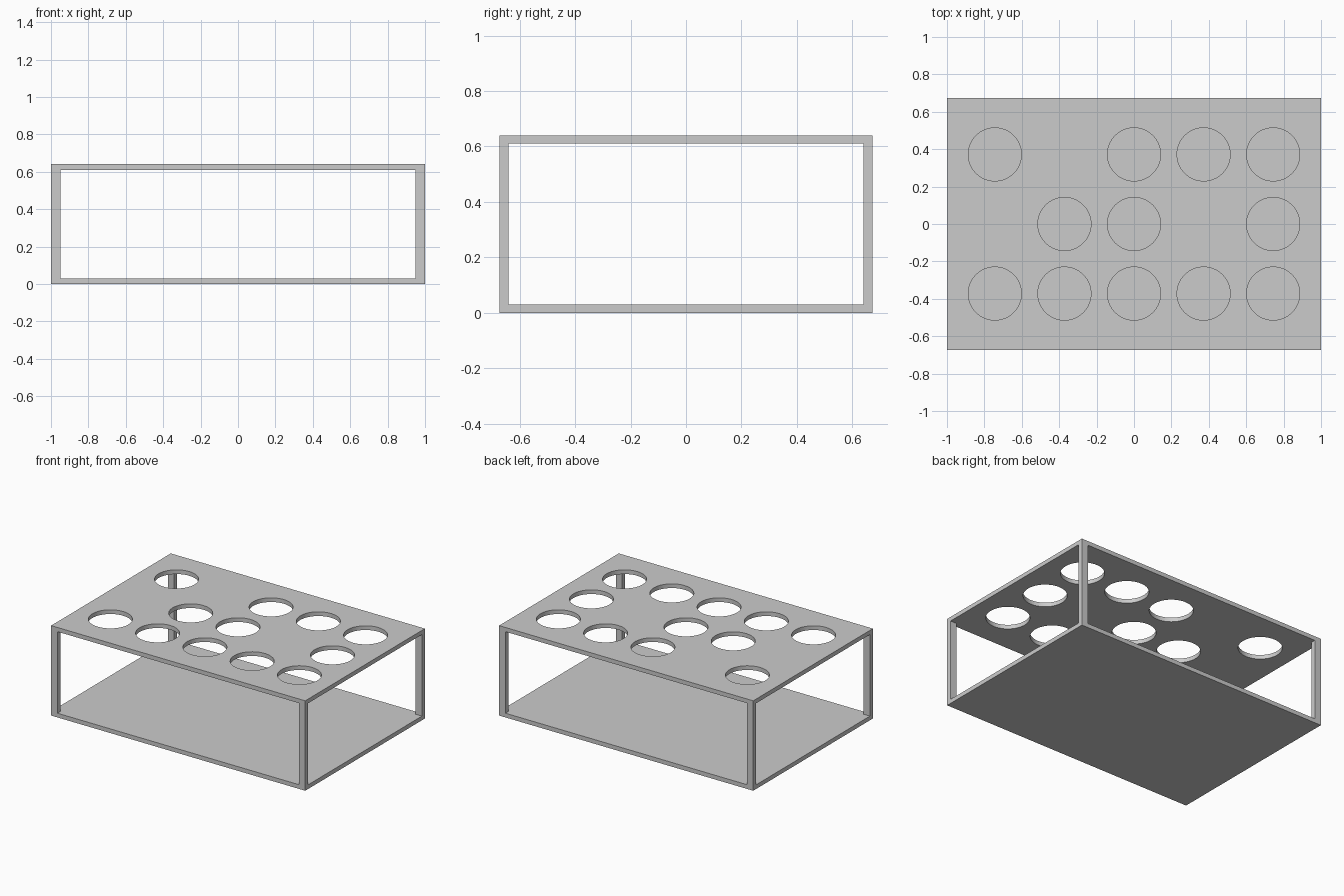
import bpy
import bmesh
from math import radians
from mathutils import Matrix, Vector

default = bpy.data.objects.get("Cube")
if default:
    bpy.data.objects.remove(default, do_unlink=True)

WIDTH, DEPTH, HEIGHT = 2.0, 1.345, 0.64
PLATE = 0.03
POST_X, POST_Y = 0.05, 0.033
PITCH, RADIUS = 0.372, 0.142

grey = bpy.data.materials.new("plain grey")
grey.use_nodes = True
colour = (0.6, 0.6, 0.6, 1)
grey.diffuse_color = colour
grey.node_tree.nodes["Principled BSDF"].inputs["Base Color"].default_value = colour


def finish(name, bm):
    mesh = bpy.data.meshes.new(name)
    bm.to_mesh(mesh)
    bm.free()
    mesh.materials.append(grey)
    obj = bpy.data.objects.new(name, mesh)
    bpy.context.collection.objects.link(obj)
    return obj


def box(name, size, centre):
    bm = bmesh.new()
    matrix = Matrix.Translation(centre) @ Matrix.Diagonal(Vector(size).to_4d())
    bmesh.ops.create_cube(bm, size=1, matrix=matrix)
    return finish(name, bm)


# Base and top plates
box("base_plate", (WIDTH, DEPTH, PLATE), (0, 0, PLATE / 2))
top_z = HEIGHT - PLATE / 2
top = box("top_plate", (WIDTH, DEPTH, PLATE), (0, 0, top_z))

# Four corner posts between the plates
for side, sx in (("left", 1), ("right", -1)):
    for end, sy in (("front", -1), ("back", 1)):
        box(f"{end}_{side}_post", (POST_X, POST_Y, HEIGHT - 2 * PLATE),
            (sx * (WIDTH - POST_X) / 2, sy * (DEPTH - POST_Y) / 2, HEIGHT / 2))

# Round holes in the top: occupied columns of each row, front to back
rows = {-1: (-2, -1, 0, 1, 2), 0: (-1, 0, 2), 1: (-2, 0, 1, 2)}
bm = bmesh.new()
for row, columns in rows.items():
    for column in columns:
        bmesh.ops.create_cone(
            bm, cap_ends=True, segments=64, radius1=RADIUS, radius2=RADIUS,
            depth=PLATE * 4,
            matrix=Matrix.Translation((column * PITCH, row * PITCH, top_z)))
cutter = finish("hole_cutter", bm)
cutter.hide_render = True

cut = top.modifiers.new("holes", "BOOLEAN")
cut.operation = "DIFFERENCE"
cut.solver = "EXACT"
cut.object = cutter
bpy.ops.object.select_all(action="DESELECT")
bpy.context.view_layer.objects.active = top
top.select_set(True)
bpy.ops.object.modifier_apply(modifier=cut.name)
bpy.data.objects.remove(cutter, do_unlink=True)
bpy.ops.object.shade_smooth_by_angle(angle=radians(30))
